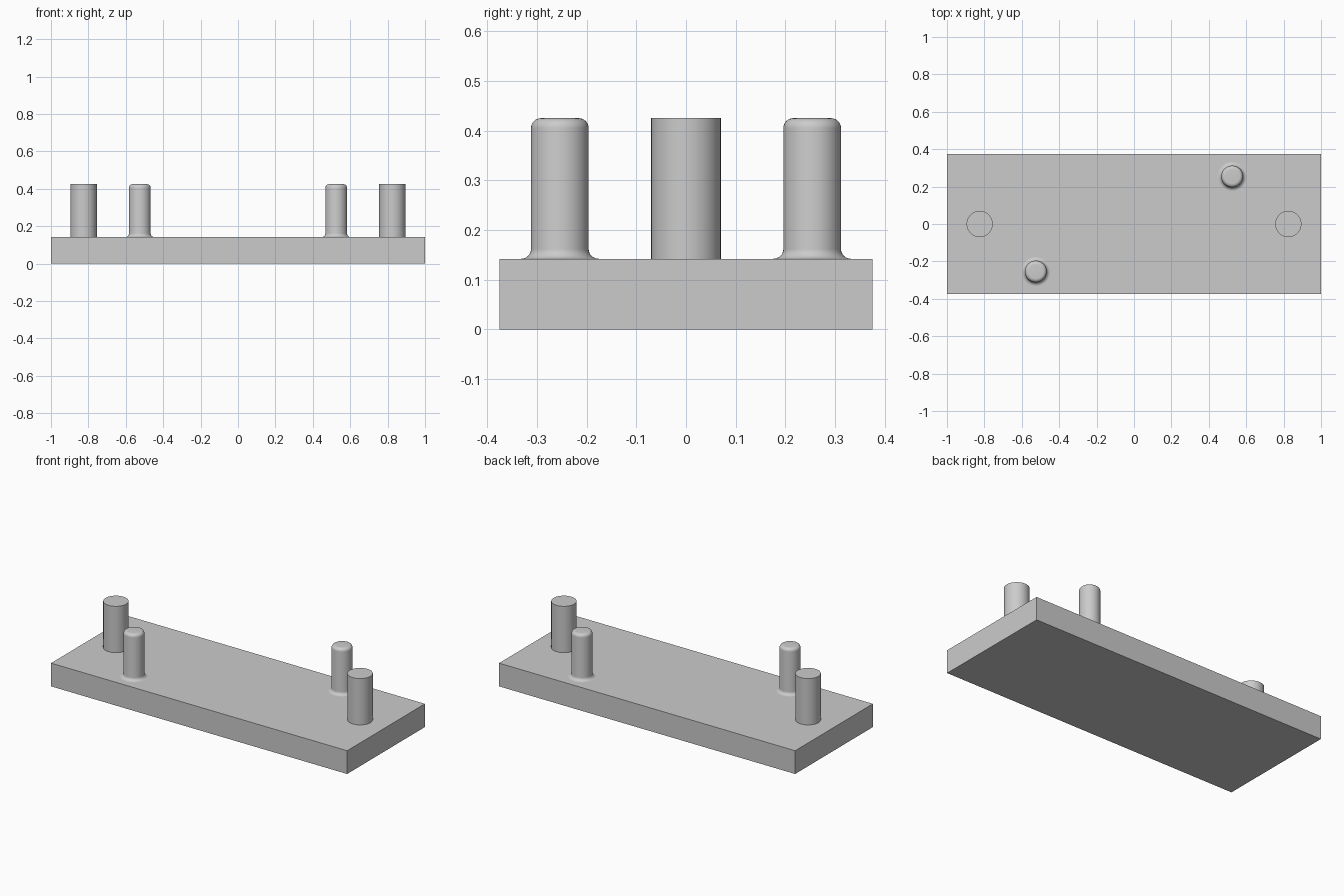
import bpy, bmesh
from math import sin, cos, pi, radians

cube = bpy.data.objects.get("Cube")
if cube:
    bpy.data.objects.remove(cube, do_unlink=True)

PLATE_TOP, PIN_TOP = 0.142, 0.425
SEGMENTS, STEPS = 64, 8

grey = bpy.data.materials.new("light grey")
grey.use_nodes = True
grey.diffuse_color = (0.6, 0.6, 0.6, 1)
grey.node_tree.nodes["Principled BSDF"].inputs["Base Color"].default_value = (0.6, 0.6, 0.6, 1)


def add_object(name, bm, location):
    bmesh.ops.recalc_face_normals(bm, faces=bm.faces)
    mesh = bpy.data.meshes.new(name)
    bm.to_mesh(mesh)
    bm.free()
    mesh.materials.append(grey)
    obj = bpy.data.objects.new(name, mesh)
    obj.location = location
    bpy.context.collection.objects.link(obj)
    return obj


def lathe(name, profile, location):
    """Revolve (radius, height) points about z, closing both ends."""
    bm = bmesh.new()
    rings = [[bm.verts.new((r * cos(2 * pi * i / SEGMENTS), r * sin(2 * pi * i / SEGMENTS), z))
              for i in range(SEGMENTS)] for r, z in profile]
    for low, high in zip(rings, rings[1:]):
        for i in range(SEGMENTS):
            j = (i + 1) % SEGMENTS
            bm.faces.new((low[i], low[j], high[j], high[i]))
    bm.faces.new(rings[0][::-1])
    bm.faces.new(rings[-1])
    obj = add_object(name, bm, location)
    bpy.ops.object.select_all(action="DESELECT")
    obj.select_set(True)
    bpy.context.view_layer.objects.active = obj
    bpy.ops.object.shade_smooth_by_angle(angle=radians(30))


# Base plate
bm = bmesh.new()
bmesh.ops.create_cube(bm, size=1)
bmesh.ops.scale(bm, vec=(2, 0.75, PLATE_TOP), verts=bm.verts)
add_object("base_plate", bm, (0, 0, PLATE_TOP / 2))

# Pin profiles: plain cylinder, and one with a flared foot and rounded top
height = PIN_TOP - PLATE_TOP
plain = [(0.07, 0), (0.07, height)]
radius, fillet = 0.058, 0.02
angles = [pi / 2 * k / STEPS for k in range(STEPS + 1)]
rounded = [(radius + fillet * (1 - sin(a)), fillet * (1 - cos(a))) for a in angles]
rounded += [(radius - fillet * (1 - cos(a)), height - fillet * (1 - sin(a))) for a in angles]

# Pins at both ends, rounded ones on opposite corners
for side, s in (("left", 1), ("right", -1)):
    lathe(side + "_end_pin", plain, (0.825 * s, 0, PLATE_TOP))
    lathe(side + "_rounded_pin", rounded, (0.525 * s, 0.254 * s, PLATE_TOP))
